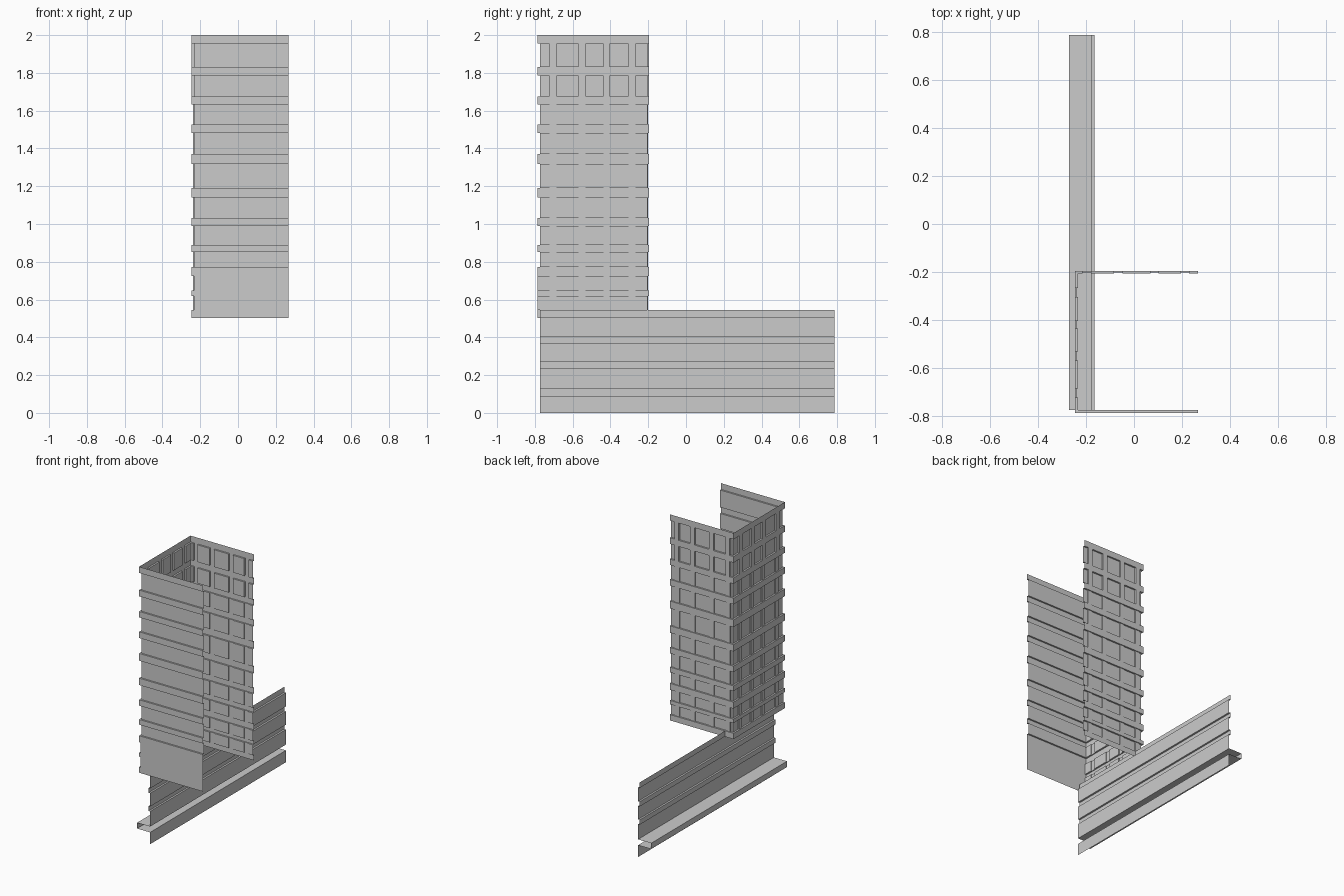
import bpy, bmesh

if "Cube" in bpy.data.objects:
    bpy.data.objects.remove(bpy.data.objects["Cube"])

X_OPEN, X_LEFT, Y_FRONT, Y_BACK = 0.267, -0.233, -0.774, -0.207
OUT, HALF = 0.012, 0.006           # band and pilaster projection
LEFT_PIERS = [(-0.722, -0.685), (-0.568, -0.531), (-0.436, -0.404), (-0.304, -0.267)]
BACK_PIERS = [(-0.215, -0.18), (-0.083, -0.048), (0.068, 0.103), (0.195, 0.23)]
BANDS = [(0.503, 0.545), (0.62, 0.648), (0.725, 0.772), (0.852, 0.89), (0.99, 1.033),
         (1.14, 1.19), (1.317, 1.37), (1.482, 1.527), (1.632, 1.675), (1.785, 1.83),
         (1.955, 2.0)]


def sheet(name, rows):
    """Skin successive rows of points into an open folded sheet."""
    bm = bmesh.new()
    grid = [[bm.verts.new(p) for p in row] for row in rows]
    for a, b in zip(grid, grid[1:]):
        for i in range(len(a) - 1):
            bm.faces.new((a[i], a[i + 1], b[i + 1], b[i]))
    bmesh.ops.remove_doubles(bm, verts=bm.verts, dist=1e-5)
    bmesh.ops.dissolve_degenerate(bm, edges=bm.edges, dist=1e-5)
    bmesh.ops.recalc_face_normals(bm, faces=bm.faces)
    mesh = bpy.data.meshes.new(name)
    bm.to_mesh(mesh)
    bm.free()
    ob = bpy.data.objects.new(name, mesh)
    bpy.context.collection.objects.link(ob)
    return ob


def plan(z, front, side, pier):
    """Three-sided wall outline at height z, with stepped piers on two walls."""
    x, yf, yb = X_LEFT - side, Y_FRONT - front, Y_BACK + side
    pts = [(X_OPEN, yf, z), (x, yf, z)]
    for a, b in LEFT_PIERS:
        xp = X_LEFT - pier
        pts += [(x, a, z), (xp, a, z), (xp, b, z), (x, b, z)]
    pts.append((x, yb, z))
    for a, b in BACK_PIERS:
        yp = Y_BACK + pier
        pts += [(a, yb, z), (a, yp, z), (b, yp, z), (b, yb, z)]
    pts.append((X_OPEN, yb, z))
    return pts


# Tower walls: projecting bands alternating with recessed window rows
rows = []
for i, (z0, z1) in enumerate(BANDS):
    rows += [plan(z0, OUT, OUT, OUT), plan(z1, OUT, OUT, OUT)]
    if i + 1 < len(BANDS):
        front = OUT if z1 < 0.77 else 0.0       # plain lower front panel
        pier = OUT if z1 > 1.66 else HALF       # flush piers on top floors
        rows += [plan(z, front, 0.0, pier) for z in (z1, BANDS[i + 1][0])]
sheet("tower_walls", rows)

# Podium wall: folded profile with canopy and string courses
W, B, C = -0.165, -0.178, -0.27
profile = [(W, 0), (W, 0.086), (C, 0.086), (C, 0.128), (W, 0.128), (W, 0.238), (B, 0.238),
           (B, 0.273), (W, 0.273), (W, 0.37), (B, 0.37), (B, 0.405), (W, 0.405),
           (W, 0.505), (B, 0.505), (B, 0.545)]
sheet("podium_wall", [[(x, y, z) for y in (-0.774, 0.786)] for x, z in profile])
